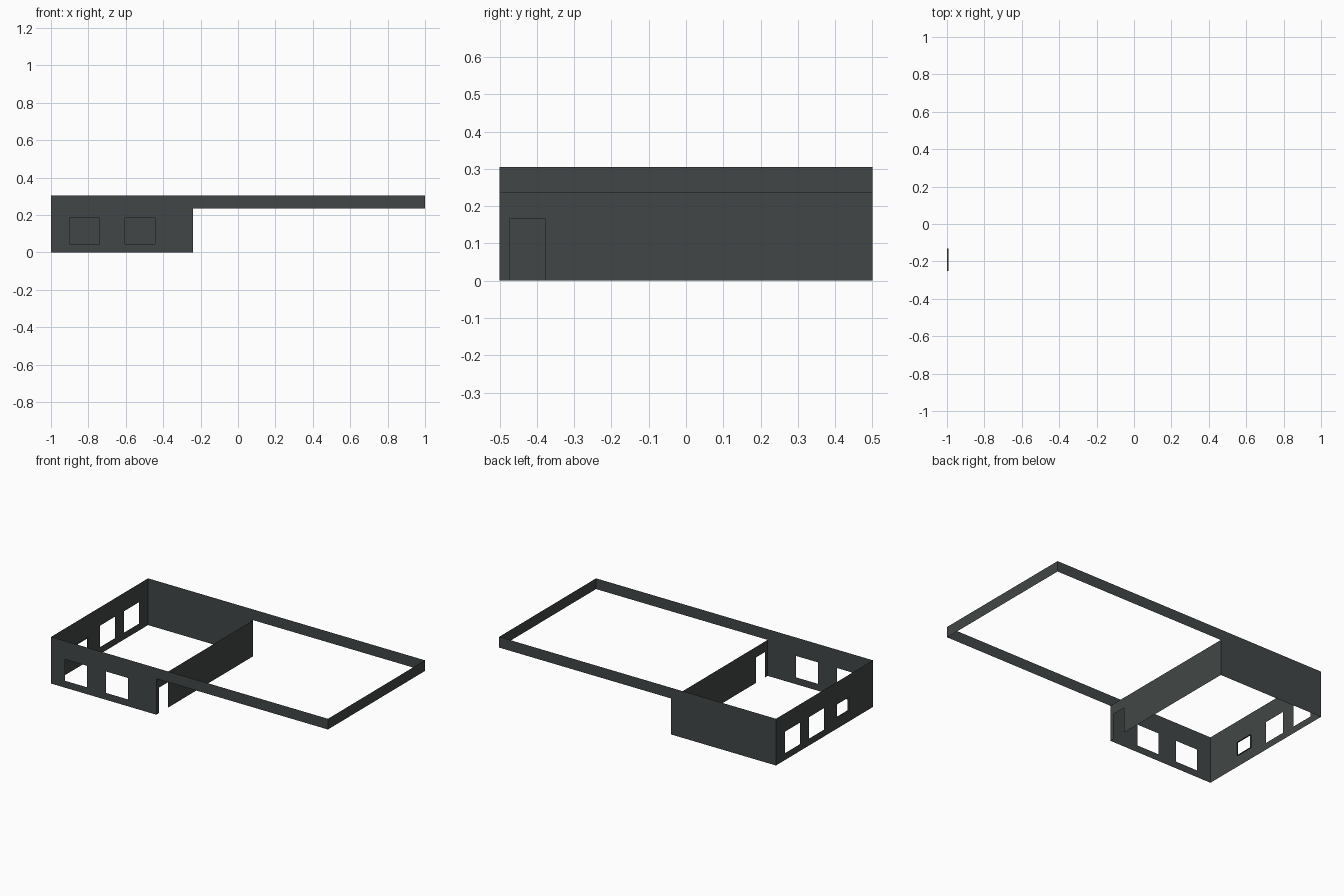
import bpy, bmesh
from mathutils import Vector

if "Cube" in bpy.data.objects:
    bpy.data.objects.remove(bpy.data.objects["Cube"])

TOP, BAND = 0.305, 0.235      # roof edge and underside of the fascia
X0, XP, X1 = -1.0, -0.24, 1.0  # left wall, partition, right end
Y = 0.5

paint = bpy.data.materials.new("dark slate")
paint.diffuse_color = (0.053, 0.062, 0.061, 1)
paint.use_nodes = True
paint.node_tree.nodes["Principled BSDF"].inputs["Base Color"].default_value = paint.diffuse_color


def sheet(name, axis, pos, outward, u, z, holes=()):
    """Thin upright wall at axis=pos, with rectangular openings (u0, u1, z0, z1)."""
    us = sorted({*u, *(h[0] for h in holes), *(h[1] for h in holes)})
    zs = sorted({*z, *(h[2] for h in holes), *(h[3] for h in holes)})
    bm = bmesh.new()
    for a, b in zip(us, us[1:]):
        for c, d in zip(zs, zs[1:]):
            mu, mz = (a + b) / 2, (c + d) / 2
            if any(h[0] < mu < h[1] and h[2] < mz < h[3] for h in holes):
                continue
            corners = [(a, c), (b, c), (b, d), (a, d)]
            bm.faces.new([bm.verts.new((pos, p, q) if axis == 'x' else (p, pos, q))
                          for p, q in corners])
    bmesh.ops.remove_doubles(bm, verts=bm.verts, dist=1e-5)
    way = Vector((outward, 0, 0)) if axis == 'x' else Vector((0, outward, 0))
    bm.normal_update()
    bmesh.ops.reverse_faces(bm, faces=[f for f in bm.faces if f.normal.dot(way) < 0])
    return finish(name, bm)


def finish(name, bm):
    me = bpy.data.meshes.new(name)
    bm.to_mesh(me)
    bm.free()
    me.materials.append(paint)
    ob = bpy.data.objects.new(name, me)
    bpy.context.collection.objects.link(ob)
    return ob


# Long walls: full height at the room, only a fascia band over the open bay
open_bay = (XP, X1, 0, BAND)
sheet("front_wall", 'y', -Y, -1, (X0, X1), (0, TOP),
      [open_bay, (-0.90, -0.74, 0.045, 0.185), (-0.605, -0.445, 0.045, 0.185)])
sheet("back_wall", 'y', Y, 1, (X0, X1), (0, TOP), [open_bay])

# Left wall with two large windows and one small one
small = (-0.252, -0.13, 0.072, 0.158)
sheet("left_wall", 'x', X0, -1, (-Y, Y), (0, TOP),
      [(0.25, 0.405, 0.045, 0.185), (0.003, 0.158, 0.045, 0.185), small])

# Partition with doorway, and the fascia at the open end
sheet("partition_wall", 'x', XP, 1, (-Y, Y), (0, BAND), [(-0.473, -0.377, 0, 0.166)])
sheet("right_fascia", 'x', X1, 1, (-Y, Y), (BAND, TOP))

# Shallow reveal lining the small window
bm = bmesh.new()
y0, y1, z0, z1 = small
loop = [(y0, z0), (y1, z0), (y1, z1), (y0, z1)]
outer = [bm.verts.new((X0, *p)) for p in loop]
inner = [bm.verts.new((X0 + 0.008, *p)) for p in loop]
for i in range(4):
    j = (i + 1) % 4
    bm.faces.new((outer[i], outer[j], inner[j], inner[i]))
finish("small_window_reveal", bm)
